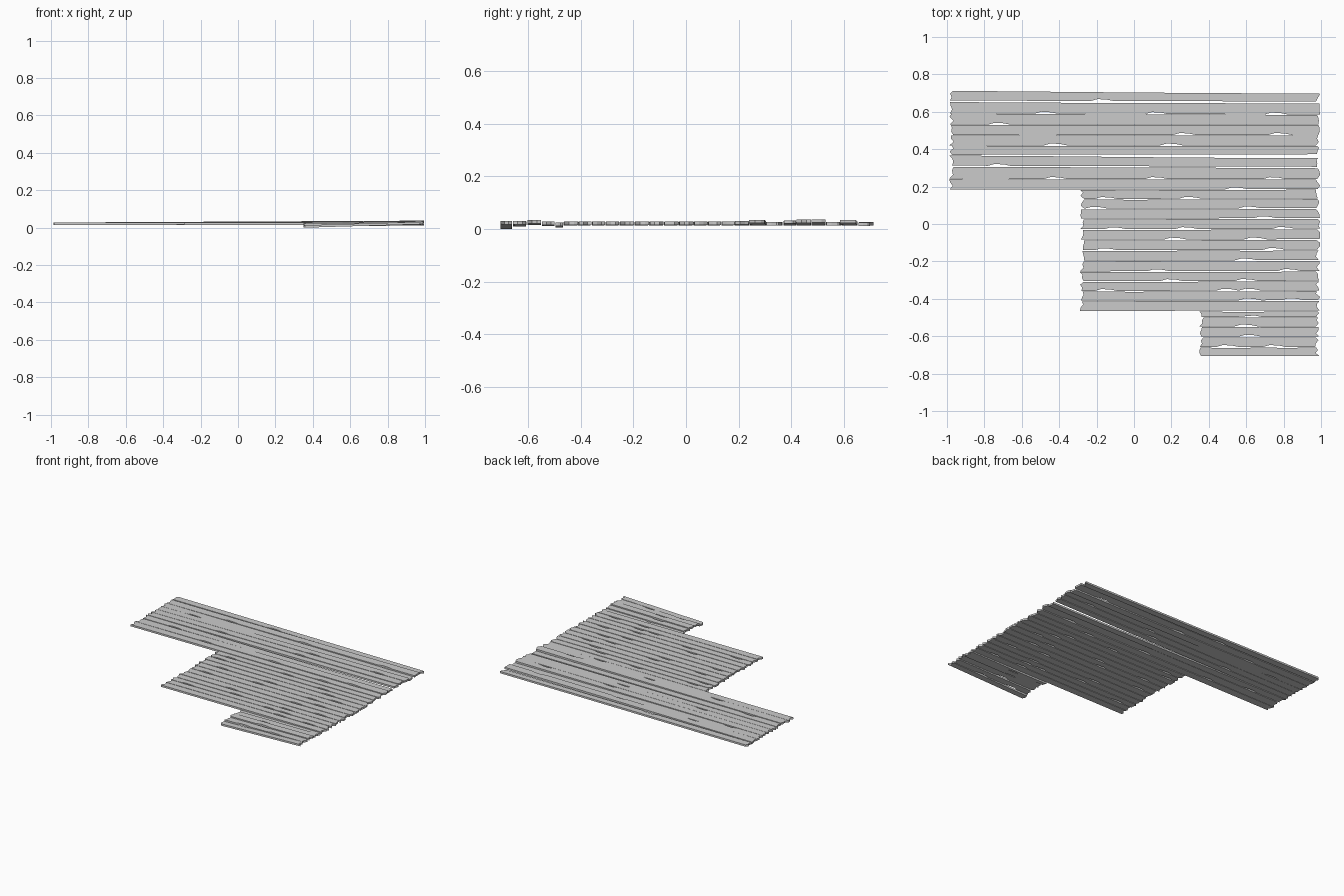
import bpy, bmesh, random

random.seed(4)
HALF = 0.0065  # half of a board's thickness


def plank(name, x0, x1, top, bottom, z, dents):
    """Rough board: top/bottom edge y and height z given as (left, right) pairs;
    dents are x positions where the lower edge is chipped."""
    lerp = lambda p, x: p[0] + (p[1] - p[0]) * (x - x0) / (x1 - x0)
    jag = lambda: random.uniform(-0.013, 0.011)
    lower = []
    for d in sorted(dents):
        for off, cut in ((-0.06, 0), (-0.025, 0.010), (0.025, 0.007), (0.06, 0)):
            x = d + off
            if x0 + 0.03 < x < x1 - 0.03:
                lower.append((x, lerp(bottom, x) + cut))
    upper = [(x, lerp(top, x) + random.uniform(-0.002, 0.001))
             for x in (x0 + (x1 - x0) * t for t in (0.75, 0.5, 0.25))]
    # jagged outline, counter-clockwise
    h = top[0] - bottom[0]
    outline = [(x0 + jag(), bottom[0])] + lower + [(x1 + jag(), bottom[1])]
    outline += [(x1 + jag(), bottom[1] + h * t) for t in (0.35, 0.7)]
    outline += [(x1 + jag(), top[1])] + upper + [(x0 + jag(), top[0])]
    outline += [(x0 + jag(), bottom[0] + h * t) for t in (0.7, 0.35)]

    bm = bmesh.new()
    lo = [bm.verts.new((x, y, lerp(z, x) - HALF)) for x, y in outline]
    hi = [bm.verts.new((x, y, lerp(z, x) + HALF)) for x, y in outline]
    n = len(outline)
    bm.faces.new(hi)
    bm.faces.new(lo[::-1])
    for i in range(n):
        j = (i + 1) % n
        bm.faces.new((lo[i], lo[j], hi[j], hi[i]))
    bmesh.ops.triangulate(bm, faces=[f for f in bm.faces if len(f.verts) > 4])
    me = bpy.data.meshes.new(name)
    bm.to_mesh(me)
    bm.free()
    bpy.context.collection.objects.link(bpy.data.objects.new(name, me))


# long boards across the back: top, bottom, right height, chips
long_rows = [
    ((0.712, 0.697), (0.660, 0.655), 0.019, [-0.17]),
    ((0.652, 0.645), (0.592, 0.585), 0.029, [-0.47, 0.12, 0.76]),
    ((0.590, 0.583), (0.531, 0.533), 0.020, [-0.72]),
    ((0.529, 0.530), (0.476, 0.477), 0.031, [0.27, 0.78]),
    ((0.474, 0.475), (0.421, 0.420), 0.030, [-0.42, 0.2]),
    ((0.419, 0.418), (0.370, 0.373), 0.027, []),
    ((0.366, 0.352), (0.312, 0.306), 0.020, [-0.72]),
    ((0.305, 0.298), (0.242, 0.240), 0.029, [-0.42, 0.12, 0.75]),
    ((0.240, 0.238), (0.185, 0.186), 0.024, [0.55]),
]
for i, (t, b, zr, d) in enumerate(long_rows):
    plank(f"long_plank_{i + 1}", -0.975, 0.985, t, b, (0.021, zr), d)

# medium boards in the middle
edges = [0.183, 0.132, 0.080, 0.027, -0.030, -0.086, -0.142,
         -0.198, -0.255, -0.308, -0.360, -0.412, -0.467]
chips = [[-0.15, 0.3], [-0.2, 0.62], [0.7], [-0.1, 0.28, 0.8], [0.22, 0.65],
         [-0.15, 0.75], [0.6], [0.13, 0.83], [0.2, 0.6],
         [-0.15, 0.5, 0.62], [0.62, 0.85], []]
for i, d in enumerate(chips):
    t, b = edges[i] - 0.002, edges[i + 1] + 0.002
    plank(f"medium_plank_{i + 1}", -0.277, 0.985, (t, t + 0.003), (b, b + 0.003),
          (0.021, 0.022), d)

# short boards at the front
short_rows = [
    (-0.468, -0.496, 0.013, 0.018, [0.62]),
    (-0.499, -0.547, 0.018, 0.022, [0.6]),
    (-0.551, -0.602, 0.022, 0.028, [0.62]),
    (-0.607, -0.657, 0.016, 0.024, [0.5, 0.75]),
    (-0.661, -0.705, 0.0065, 0.025, []),
]
for i, (t, b, zl, zr, d) in enumerate(short_rows):
    plank(f"short_plank_{i + 1}", 0.362, 0.980, (t, t), (b, b), (zl, zr), d)
